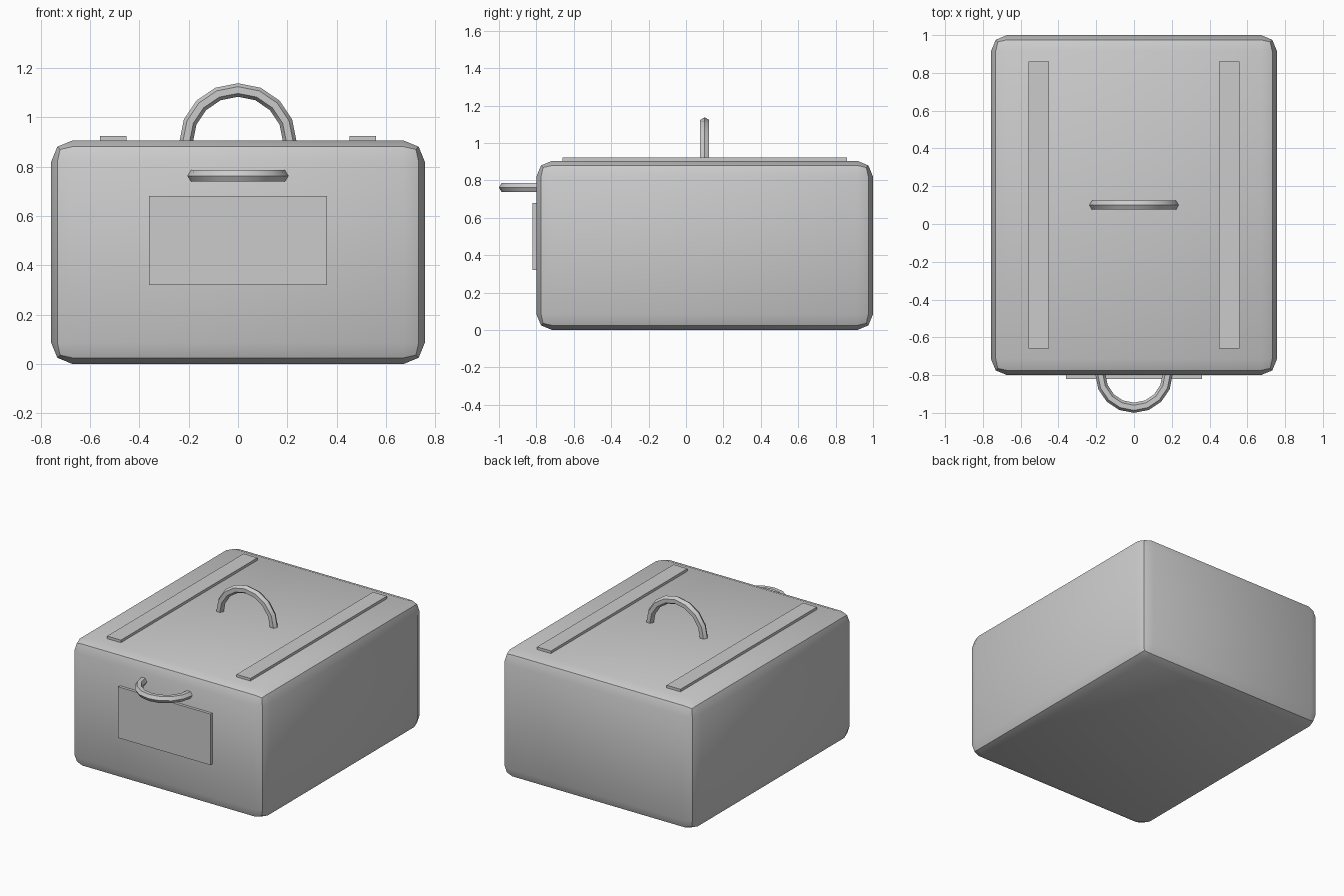
import bpy, bmesh, math
from mathutils import Vector, Matrix

if "Cube" in bpy.data.objects:
    bpy.data.objects.remove(bpy.data.objects["Cube"])

grey = bpy.data.materials.new("plain grey")
grey.diffuse_color = (0.6, 0.6, 0.6, 1)
grey.use_nodes = True
grey.node_tree.nodes["Principled BSDF"].inputs["Base Color"].default_value = grey.diffuse_color


def finish(name, bm):
    bmesh.ops.recalc_face_normals(bm, faces=bm.faces)
    mesh = bpy.data.meshes.new(name)
    bm.to_mesh(mesh)
    bm.free()
    mesh.materials.append(grey)
    obj = bpy.data.objects.new(name, mesh)
    bpy.context.collection.objects.link(obj)
    bpy.ops.object.select_all(action='DESELECT')
    obj.select_set(True)
    bpy.context.view_layer.objects.active = obj
    bpy.ops.object.shade_smooth_by_angle(angle=math.radians(30))
    return obj


def box(name, low, high, bevel=0):
    low, high = Vector(low), Vector(high)
    bm = bmesh.new()
    bmesh.ops.create_cube(bm, size=1, matrix=Matrix.Translation((low + high) / 2)
                          @ Matrix.Diagonal((*(high - low), 1)))
    if bevel:
        bmesh.ops.bevel(bm, geom=bm.edges[:], offset=bevel, segments=2,
                        profile=0.5, affect='EDGES')
    return finish(name, bm)


def half_ring(name, centre, out, radius, tube, steps=8, sides=6):
    """Six-sided tube bent into a half circle, rising along 'out' from centre."""
    centre, out, across = Vector(centre), Vector(out), Vector((1, 0, 0))
    side = across.cross(out)
    bm = bmesh.new()
    rings = []
    for i in range(steps + 1):
        a = math.pi * i / steps
        radial = across * math.cos(a) + out * math.sin(a)
        ring = []
        for j in range(sides):
            b = 2 * math.pi * j / sides
            ring.append(bm.verts.new(centre + radial * (radius + tube * math.cos(b))
                                     + side * tube * math.sin(b)))
        rings.append(ring)
    for r, s in zip(rings, rings[1:]):
        for j in range(sides):
            k = (j + 1) % sides
            bm.faces.new((r[j], r[k], s[k], s[j]))
    bm.faces.new(rings[0])
    bm.faces.new(rings[-1])
    return finish(name, bm)


# Rounded case
box("case_body", (-0.757, -0.80, 0), (0.757, 1.0, 0.905), 0.085)

# Long straps on the lid
for label, s in (("left", -1), ("right", 1)):
    box(label + "_strap", (s * 0.505 - 0.054, -0.66, 0.895),
        (s * 0.505 + 0.054, 0.86, 0.923))

# Front pocket panel
box("front_panel", (-0.36, -0.82, 0.32), (0.36, -0.79, 0.68))

# Carrying handles
half_ring("top_handle", (0, 0.10, 0.90), (0, 0, 1), 0.21, 0.0275)
half_ring("front_handle", (0, -0.795, 0.762), (0, -1, 0), 0.178, 0.027)
